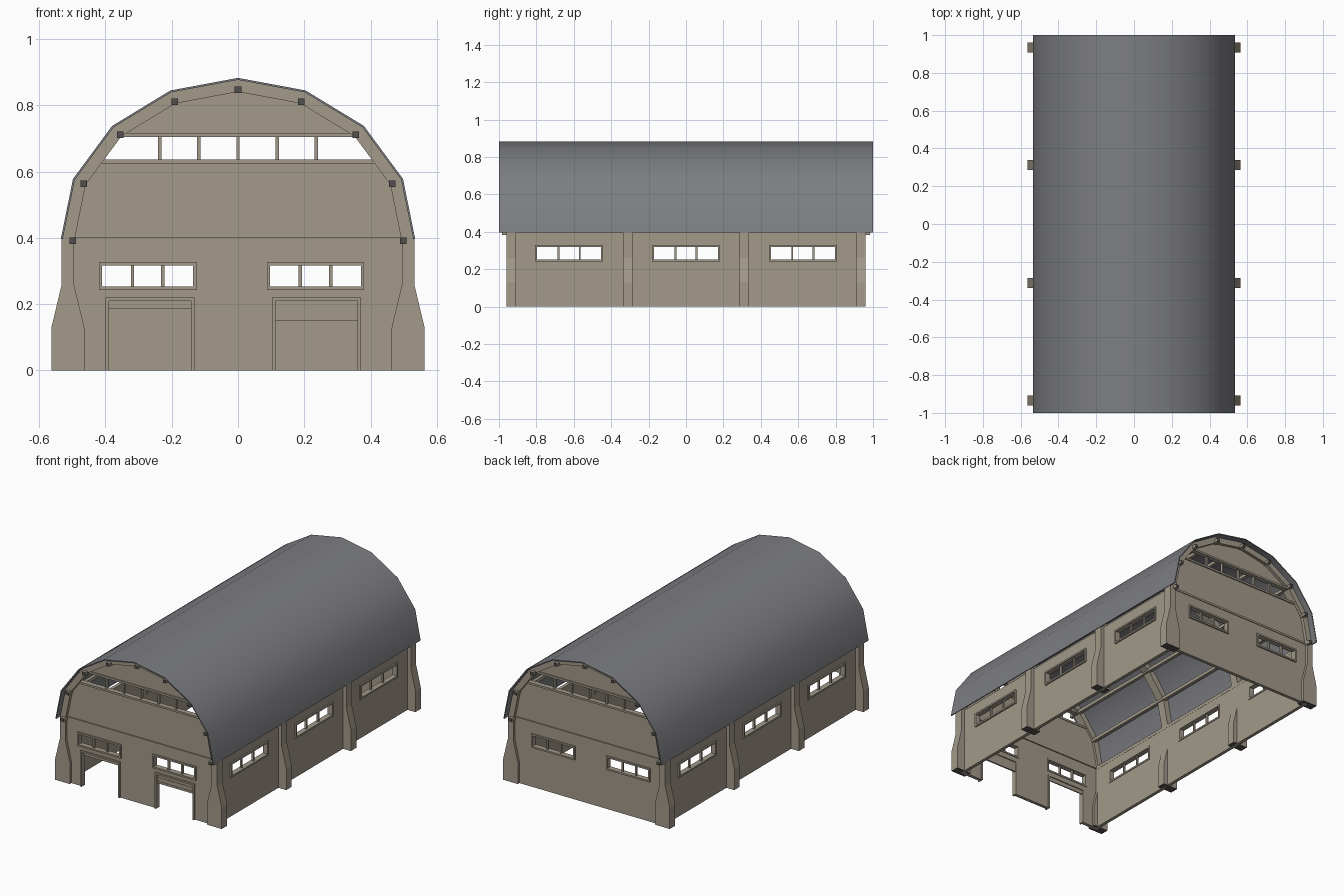
import bpy, bmesh, math
from mathutils import Vector

if "Cube" in bpy.data.objects:
    bpy.data.objects.remove(bpy.data.objects["Cube"])


def material(name, rgb):
    m = bpy.data.materials.new(name)
    m.diffuse_color = (*rgb, 1)
    m.use_nodes = True
    m.node_tree.nodes["Principled BSDF"].inputs["Base Color"].default_value = m.diffuse_color
    return m


BEIGE = material("beige concrete", (0.36, 0.32, 0.255))
GREY = material("roof grey", (0.205, 0.209, 0.225))
DARK = material("dark end grey", (0.085, 0.08, 0.075))


def finish(name, bm, mats, dark_rule=None):
    bmesh.ops.recalc_face_normals(bm, faces=bm.faces[:])
    bm.normal_update()
    if dark_rule:
        for f in bm.faces:
            f.material_index = 1 if dark_rule(f) else 0
    me = bpy.data.meshes.new(name)
    bm.to_mesh(me)
    bm.free()
    for m in mats:
        me.materials.append(m)
    ob = bpy.data.objects.new(name, me)
    bpy.context.collection.objects.link(ob)
    return ob


def box(bm, a, b):
    a, b = Vector(a), Vector(b)
    vs = bmesh.ops.create_cube(bm, size=1)["verts"]
    for v in vs:
        v.co = (a + b) / 2 + v.co * Vector(abs(q - p) for p, q in zip(a, b))


def prism(bm, poly, y0, y1):
    """Extrude an xz outline from y0 to y1."""
    f = bm.faces.new([bm.verts.new((x, y0, z)) for x, z in poly])
    r = bmesh.ops.extrude_face_region(bm, geom=[f])
    vs = [e for e in r["geom"] if isinstance(e, bmesh.types.BMVert)]
    bmesh.ops.translate(bm, verts=vs, vec=(0, y1 - y0, 0))


# Arch outline, left eave to right eave
half = [(-0.535, 0.396), (-0.498, 0.578), (-0.38, 0.738), (-0.204, 0.845)]
ARCH = half + [(0, 0.883)] + [(-x, z) for x, z in reversed(half)]


def inset(d):
    """Arch outline moved inward by d."""
    out = []
    for i, (x, z) in enumerate(ARCH):
        if i in (0, len(ARCH) - 1):
            out.append((x - math.copysign(d, x), z))
            continue
        (ax, az), (bx, bz) = ARCH[i - 1], ARCH[i + 1]
        t = Vector((bx - ax, bz - az)).normalized()
        out.append((x + t.y * d, z - t.x * d))
    return out


def arch_slice(d, z0, z1):
    """Part of the area under the inset arch between two heights."""
    pts = inset(d)
    left = pts[:5]

    def x_at(z):
        for (ax, az), (bx, bz) in zip(left, left[1:]):
            if az <= z <= bz:
                return ax + (bx - ax) * (z - az) / (bz - az)
        return left[0][0]
    side = [(x_at(z0), z0)] + [p for p in left[:4] if z0 < p[1] < z1]
    if z1 < left[4][1]:
        side.append((x_at(z1), z1))
        top = []
    else:
        top = [left[4]]
    return side + top + [(-x, z) for x, z in reversed(side)]


# Roof shell
bm = bmesh.new()
prism(bm, ARCH + inset(0.006)[::-1], -1, 1)
roof = finish("roof", bm, [GREY])
bpy.context.view_layer.objects.active = roof
roof.select_set(True)
bpy.ops.object.shade_smooth_by_angle(angle=math.radians(40))

# Columns and arched ribs in four rows
COLUMN = [(0.563, 0), (0.563, 0.13), (0.532, 0.26), (0.532, 0.396),
          (0.495, 0.396), (0.495, 0.26), (0.464, 0.13), (0.464, 0)]
cols, ribs = bmesh.new(), bmesh.new()
for y in (-0.935, -0.312, 0.312, 0.935):
    for s in (-1, 1):
        prism(cols, [(s * x, z) for x, z in COLUMN], y - 0.026, y + 0.026)
    prism(ribs, inset(0.005) + inset(0.042)[::-1], y - 0.026, y + 0.026)
finish("columns", cols, [BEIGE, DARK], lambda f: f.normal.z < -0.9)
finish("arch_ribs", ribs, [BEIGE])

# Purlins with dark ends
bm = bmesh.new()
for x, z in inset(0.036):
    z = 0.392 if z < 0.45 else z
    box(bm, (x - 0.01, -0.985, z - 0.01), (x + 0.01, 0.985, z + 0.01))
finish("purlins", bm, [BEIGE, DARK], lambda f: abs(f.normal.y) > 0.9)

# Places wall coordinates (along, outward, up) on each side
WX, WY, T = 0.51, 0.945, 0.02
PLACE = {
    "front": lambda u, w, z: (u, -WY - w, z),
    "back": lambda u, w, z: (u, WY + w, z),
    "right": lambda u, w, z: (WX + w, u, z),
    "left": lambda u, w, z: (-WX - w, u, z),
}


def wall(name, place, span, holes):
    """Flat wall with rectangular holes (u0, u1, z0, z1)."""
    bm = bmesh.new()
    us = sorted({-span, span, *[h[0] for h in holes], *[h[1] for h in holes]})
    zs = sorted({0, 0.4, *[h[2] for h in holes], *[h[3] for h in holes]})
    for u0, u1 in zip(us, us[1:]):
        for z0, z1 in zip(zs, zs[1:]):
            cu, cz = (u0 + u1) / 2, (z0 + z1) / 2
            if any(a < cu < b and c < cz < d for a, b, c, d in holes):
                continue
            bm.faces.new([bm.verts.new(place(u, 0, z)) for u, z in
                          ((u0, z0), (u1, z0), (u1, z1), (u0, z1))])
    bmesh.ops.remove_doubles(bm, verts=bm.verts[:], dist=1e-5)
    r = bmesh.ops.extrude_face_region(bm, geom=bm.faces[:])
    vs = [e for e in r["geom"] if isinstance(e, bmesh.types.BMVert)]
    shift = Vector(place(0, -T, 0)) - Vector(place(0, 0, 0))
    bmesh.ops.translate(bm, verts=vs, vec=shift)
    finish(name, bm, [BEIGE])


def frame(bm, place, hole, panes, sill=True):
    """Raised surround with upright bars."""
    a, b, c, d = hole
    e, lo, hi = 0.01, -T - 0.004, 0.009

    def bar(u0, u1, z0, z1, w0=lo, w1=hi):
        box(bm, place(u0, w0, z0), place(u1, w1, z1))
    bar(a - e, a, c, d)
    bar(b, b + e, c, d)
    bar(a - e, b + e, d, d + e)
    if sill:
        bar(a - e, b + e, c - e, c)
    for i in range(1, panes):
        u = a + (b - a) * i / panes
        bar(u - 0.005, u + 0.005, c, d, -0.016, -0.004)


end_windows = [(-0.41, -0.136, 0.253, 0.317), (0.097, 0.371, 0.253, 0.317)]
side_windows = [(c - 0.171, c + 0.171, 0.252, 0.32) for c in (-0.625, 0, 0.625)]
doors = [(-0.39, -0.142, 0, 0.21), (0.113, 0.361, 0, 0.21)]

# Walls, window frames
for side, place in PLACE.items():
    ends = side in ("front", "back")
    windows = end_windows if ends else side_windows
    wall(side + "_wall", place, WX if ends else WY,
         windows + (doors if side == "front" else []))
    bm = bmesh.new()
    for h in windows:
        frame(bm, place, h, 3)
    finish(side + "_window_frames", bm, [BEIGE])

# Door frames and slatted roller shutters
fr, sh = bmesh.new(), bmesh.new()
P = PLACE["front"]
for h, slats in zip(doors, (2, 5)):
    frame(fr, P, h, 1, sill=False)
    for i in range(slats):
        top = 0.21 - i * 0.012
        box(sh, P(h[0], -0.018, top - 0.012), P(h[1], -0.008 - 0.003 * (i % 2), top))
finish("door_frames", fr, [BEIGE])
finish("roller_shutters", sh, [BEIGE])

# Gables with a clerestory opening and posts
for side, s in (("front", -1), ("back", 1)):
    bm = bmesh.new()
    y0, y1 = s * 0.922, s * 0.942
    prism(bm, arch_slice(0.02, 0.398, 0.632), y0, y1)
    prism(bm, arch_slice(0.02, 0.705, 1), y0, y1)
    finish(side + "_gable", bm, [BEIGE])
    bm = bmesh.new()
    for i in range(-2, 3):
        x = i * 0.118
        box(bm, (x - 0.005, y0, 0.63), (x + 0.005, s * 0.937, 0.707))
    # trim beams along the opening and the wall top
    for z, hw in ((0.63, 0.41), (0.71, 0.345), (0.395, 0.495)):
        box(bm, (-hw, s * 0.918, z - 0.006), (hw, s * 0.949, z + 0.006))
    finish(side + "_gable_trim", bm, [BEIGE])
